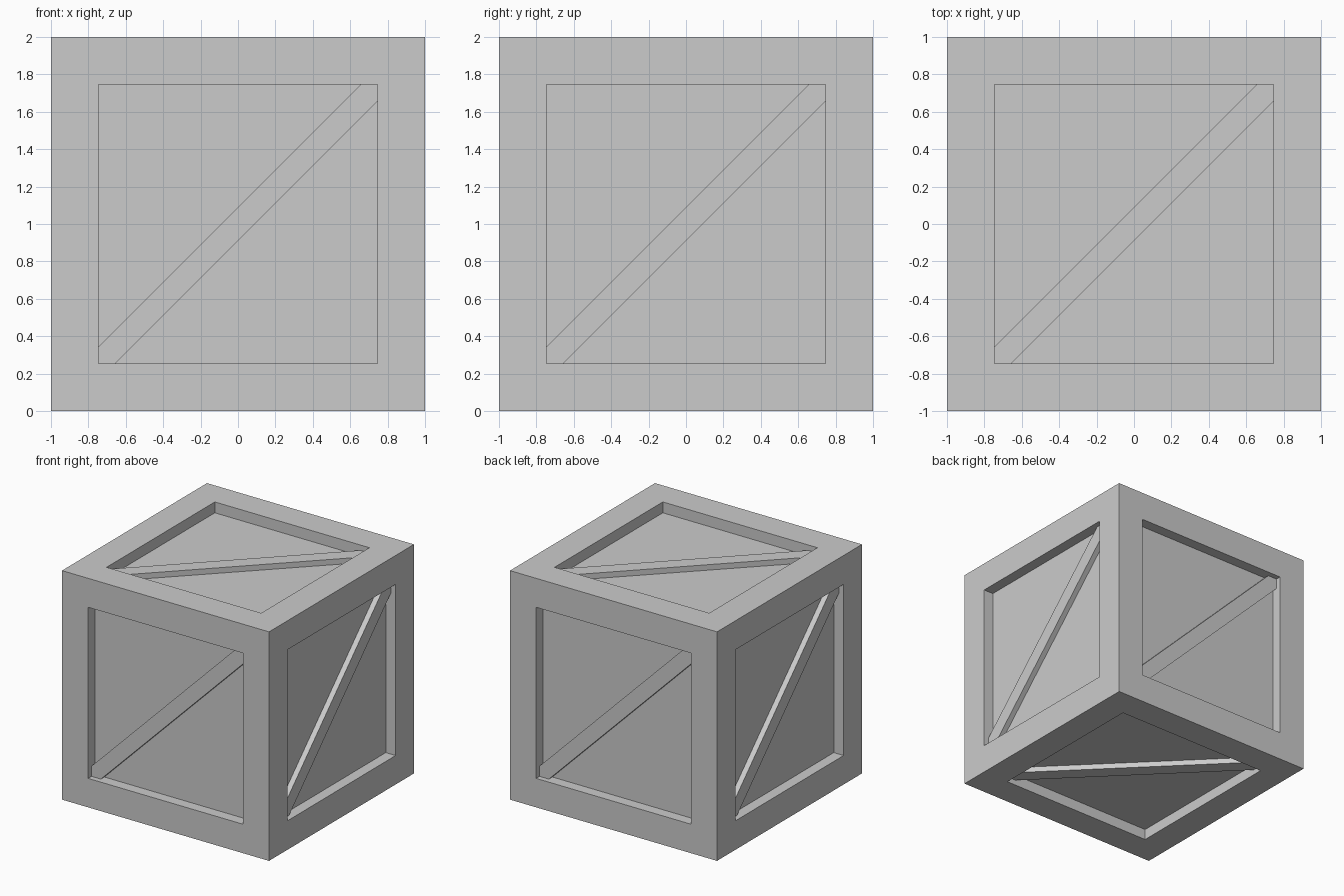
import bpy
import bmesh
from math import pi
from mathutils import Matrix, Vector

if "Cube" in bpy.data.objects:
    bpy.data.objects.remove(bpy.data.objects["Cube"])

WINDOW = 0.747      # half size of each recessed panel
PANEL_DEPTH = 0.095
BRACE_INSET = 0.047
BRACE_CUT = 0.09    # brace half width measured along the window edge
CENTRE = Vector((0, 0, 1))


def make_object(name, bm):
    bmesh.ops.recalc_face_normals(bm, faces=bm.faces[:])
    mesh = bpy.data.meshes.new(name)
    bm.to_mesh(mesh)
    bm.free()
    obj = bpy.data.objects.new(name, mesh)
    bpy.context.collection.objects.link(obj)
    return obj


# Crate body: cube with a sunken panel in every face
bm = bmesh.new()
bmesh.ops.create_cube(bm, size=2, matrix=Matrix.Translation(CENTRE))
bm.normal_update()
panels = bm.faces[:]
bmesh.ops.inset_individual(bm, faces=panels, thickness=1 - WINDOW,
                           use_even_offset=True)
bm.normal_update()
panels = bmesh.ops.extrude_discrete_faces(bm, faces=panels)["faces"]
bm.normal_update()
for face in panels:
    bmesh.ops.translate(bm, verts=face.verts[:],
                        vec=-face.normal.copy() * PANEL_DEPTH)
make_object("crate_body", bm)


# Diagonal brace: strip clipped to the window corners, set below the frame
def brace(name, rotation):
    w, c = WINDOW, WINDOW - BRACE_CUT
    outline = [(-w, -w), (-c, -w), (w, c), (w, w), (c, w), (-w, -c)]
    bm = bmesh.new()
    verts = [bm.verts.new((x, -1 + BRACE_INSET, z)) for x, z in outline]
    face = bm.faces.new(verts)
    ext = bmesh.ops.extrude_face_region(bm, geom=[face])["geom"]
    bmesh.ops.translate(bm, vec=(0, PANEL_DEPTH - BRACE_INSET, 0),
                        verts=[v for v in ext if isinstance(v, bmesh.types.BMVert)])
    bm.transform(Matrix.Translation(CENTRE) @ rotation)
    make_object(name, bm)


for i, side in enumerate(("front", "right", "back", "left")):
    brace(side + "_brace", Matrix.Rotation(i * pi / 2, 4, 'Z'))
brace("top_brace", Matrix.Rotation(-pi / 2, 4, 'X'))
brace("bottom_brace", Matrix.Rotation(pi / 2, 4, 'X'))
